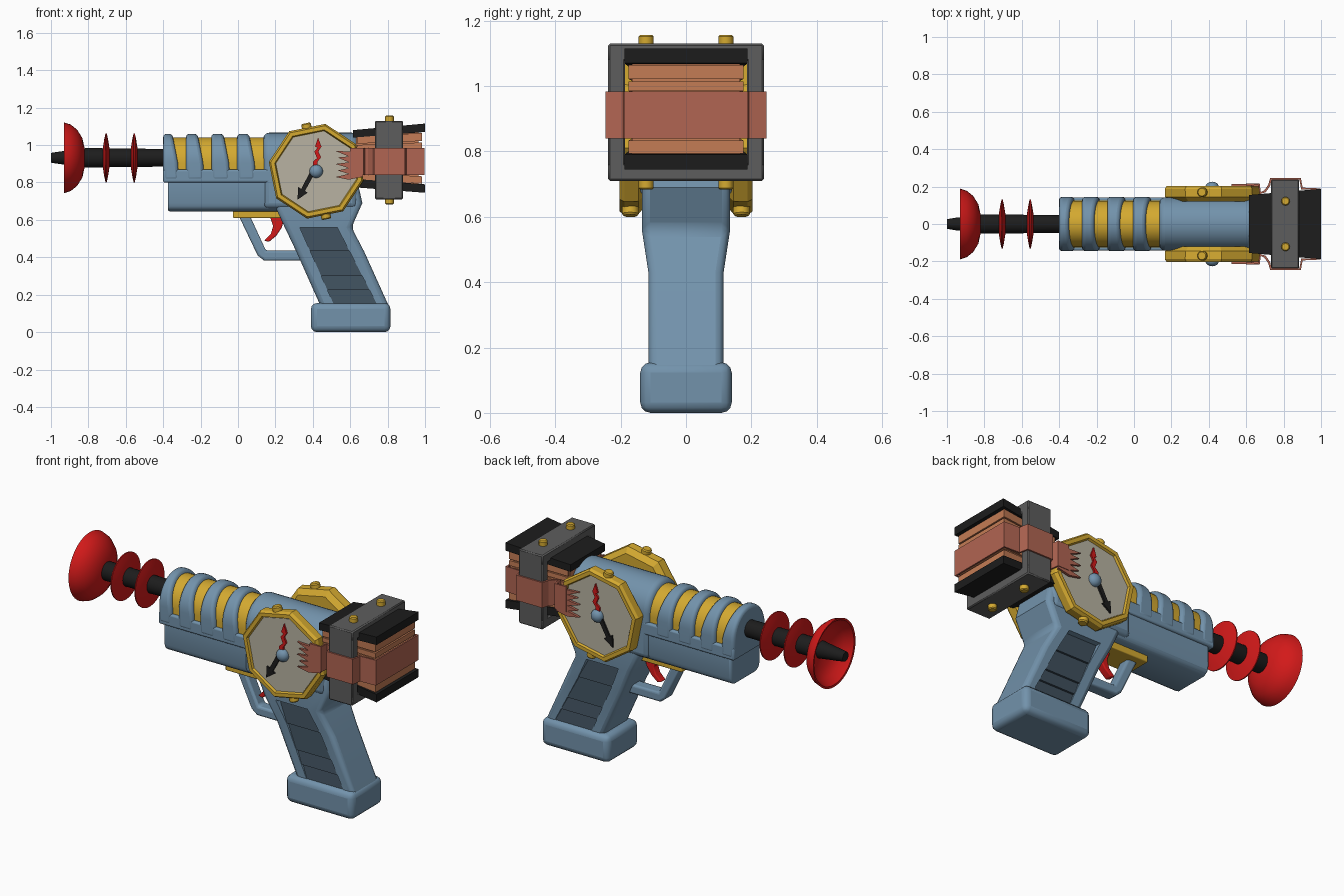
import bpy, bmesh
from math import sin, cos, pi, radians

if "Cube" in bpy.data.objects:
    bpy.data.objects.remove(bpy.data.objects["Cube"])

COL = dict(blue=(.17, .29, .41), gold=(.66, .40, .03), red=(.65, .01, .01), black=(.012, .012, .012),
           copper=(.44, .13, .085), orange=(.55, .20, .09), cream=(.48, .45, .36),
           grey=(.11, .11, .11), slate=(.05, .08, .11))
MATS = {}
for key, c in COL.items():
    MATS[key] = bpy.data.materials.new(key)
    MATS[key].diffuse_color = (*c, 1)


def make(name, bm, col, bevel=0, smooth=True, segs=3):
    bmesh.ops.recalc_face_normals(bm, faces=bm.faces)
    me = bpy.data.meshes.new(name)
    bm.to_mesh(me)
    bm.free()
    ob = bpy.data.objects.new(name, me)
    bpy.context.collection.objects.link(ob)
    me.materials.append(MATS[col])
    if smooth:
        bpy.ops.object.select_all(action='DESELECT')
        ob.select_set(True)
        bpy.context.view_layer.objects.active = ob
        bpy.ops.object.shade_smooth_by_angle(angle=radians(35))
    if bevel:
        m = ob.modifiers.new("bevel", 'BEVEL')
        m.width, m.segments, m.angle_limit = bevel, segs, radians(40)
    return ob


def loft(name, rings, col, **kw):
    """Closed skin through rings of 3D points, capped at both ends."""
    bm = bmesh.new()
    vs = [[bm.verts.new(p) for p in r] for r in rings]
    n = len(vs[0])
    for a, b in zip(vs, vs[1:]):
        for i in range(n):
            bm.faces.new((a[i], a[(i + 1) % n], b[(i + 1) % n], b[i]))
    bm.faces.new(vs[0])
    bm.faces.new(vs[-1])
    return make(name, bm, col, **kw)


PLANE = dict(xz=lambda a, b, d: (a, d, b), yz=lambda a, b, d: (d, a, b), xy=lambda a, b, d: (a, b, d))


def prism(name, plane, pts, lo, hi, col, **kw):
    f = PLANE[plane]
    return loft(name, [[f(a, b, d) for a, b in pts] for d in (lo, hi)], col, **kw)


def box(name, x, y, z, col, **kw):
    return prism(name, 'xy', [(x[0], y[0]), (x[1], y[0]), (x[1], y[1]), (x[0], y[1])], *z, col, **kw)


def lathe(name, axis, centre, prof, col, n=32, phase=0, **kw):
    """Rings of (radius, offset) around an axis."""
    f = PLANE[{'x': 'yz', 'y': 'xz', 'z': 'xy'}[axis]]
    rings = [[f(centre[0] + max(r, .0005) * cos(phase + 2 * pi * i / n),
                centre[1] + max(r, .0005) * sin(phase + 2 * pi * i / n), t)
              for i in range(n)] for r, t in prof]
    return loft(name, rings, col, **kw)


def arch(w, base, spring, top, n=20):
    return [(w, base)] + [(w * cos(pi * i / n), spring + (top - spring) * sin(pi * i / n))
                          for i in range(n + 1)] + [(-w, base)]


# Antenna barrel, dish and discs
AX = (0, .932)
lathe("barrel_rod", 'x', AX, [(.026, -1), (.034, -.95), (.036, -.93), (.052, -.81), (.047, -.38)], 'black')
lathe("barrel_dish", 'x', AX, [(0, -.818), (.05, -.82), (.105, -.832), (.15, -.86), (.178, -.895), (.189, -.93),
                               (.178, -.928), (.15, -.885), (.10, -.855), (0, -.84)], 'red', n=40)
for i, x in enumerate((-.705, -.555)):
    lathe(f"barrel_disc_{i}", 'x', AX, [(.05, x - .018), (.10, x - .01), (.131, x - .003), (.131, x + .003),
                                        (.10, x + .01), (.05, x + .018)], 'red', n=40)

# Ribbed upper housing over a gold core
prism("gold_core", 'yz', arch(.125, .82, .90, 1.04), -.37, .2, 'gold')
box("housing_rail", (-.4, .3), (-.143, .143), (.8, .87), 'blue', bevel=.01)
for i, (x0, x1) in enumerate([(-.4, -.35), (-.278, -.215), (-.143, -.077), (-.005, .06)]):
    prof = arch(.145, .81, .905, 1.06)
    right = [(x1 + .035 * min(1, (1.06 - z) / .19), y, z) for y, z in prof]
    loft(f"housing_rib_{i}", [[(x0, y, z) for y, z in prof], right], 'blue', bevel=.018)
prism("rear_housing", 'yz', arch(.143, .66, .92, 1.066), .135, .64, 'blue', bevel=.03)
prism("lower_housing", 'yz', [(-.132, .81), (.132, .81), (.132, .69), (.122, .66), (.095, .645),
                              (-.095, .645), (-.122, .66), (-.132, .69)], -.375, .45, 'blue', bevel=.012)

# Grip with recessed slatted panels, and its foot
sections = [(.12, .45, .815, .115), (.43, .312, .675, .115), (.56, .25, .607, .135),
            (.69, .19, .665, .135), (.8, .2, .64, .13)]
grip = loft("grip", [[(a, -w, z), (b, -w, z), (b, w, z), (a, w, z)] for z, a, b, w in sections],
            'blue', bevel=.025)


def panel_x(z):
    t = (.56 - z) / .4
    return .33 + .177 * t, .53 + .207 * t


def panel(z0, z1):
    (a, b), (c, d) = panel_x(z0), panel_x(z1)
    return [(a, z0), (b, z0), (d, z1), (c, z1)]


for s in (-1, 1):
    side = "front" if s < 0 else "back"
    cut = prism(f"panel_cutter_{side}", 'xz', panel(.56, .14), s * .1, s * .2, 'slate', smooth=False)
    cut.hide_render = True
    cut.hide_set(True)
    m = grip.modifiers.new("recess", 'BOOLEAN')
    m.operation, m.object, m.solver = 'DIFFERENCE', cut, 'EXACT'
    levels = [.56, .435, .30, .225, .15]
    for i, (z0, z1) in enumerate(zip(levels, levels[1:])):
        (a, b), (c, d) = panel_x(z0), panel_x(z1)
        # each slat slopes outward towards its lower edge
        loft(f"grip_slat_{side}_{i}", [
            [(a, s * .09, z0), (b, s * .09, z0), (d, s * .09, z1), (c, s * .09, z1)],
            [(a, s * .102, z0), (b, s * .102, z0), (d, s * .113, z1), (c, s * .113, z1)]],
            'slate', smooth=False)
box("grip_foot", (.39, .815), (-.14, .14), (0, .155), 'blue', bevel=.032)

# Trigger, guard and gold plate
prism("trigger_guard", 'xz', [(-.0, .63), (.105, .41), (.14, .382), (.36, .382), (.36, .435), (.15, .435),
                              (.06, .63)], -.035, .035, 'blue', bevel=.012)
box("trigger_plate", (-.027, .24), (-.075, .075), (.61, .65), 'gold', bevel=.005)
prism("trigger", 'xz', [(.17, .62), (.188, .565), (.175, .525), (.14, .49), (.165, .482), (.205, .515),
                        (.235, .56), (.25, .62)], -.022, .022, 'red', bevel=.006)

# Octagonal gauges, one on each side
GC, PH = (.418, .86), radians(79)
ang = radians(101.5)
for s in (-1, 1):
    side = "front" if s < 0 else "back"
    lathe(f"gauge_case_{side}", 'y', GC, [(r, s * t) for r, t in [
        (0, .12), (.225, .12), (.256, .145), (.258, .188), (.248, .204), (.226, .204), (.22, .19), (0, .19)]],
        'gold', n=8, phase=PH, smooth=False)
    lathe(f"gauge_face_{side}", 'y', GC, [(.219, s * .185), (.219, s * .193)], 'cream', n=8, phase=PH,
          smooth=False)
    prism(f"gauge_arrow_{side}", 'xz', [(.422, .87), (.358, .755), (.372, .745), (.318, .708), (.322, .775),
                                        (.338, .766), (.398, .88)], s * .19, s * .203, 'black', smooth=False)
    prism(f"gauge_needle_{side}", 'xz', [(.402, .86), (.40, .91), (.422, .93), (.408, .965), (.425, .985),
          (.412, .992), (.428, 1.04), (.446, .992), (.438, .98), (.43, .965), (.444, .935), (.425, .91),
          (.428, .86)], s * .19, s * .203, 'red', smooth=False)
    lathe(f"gauge_hub_{side}", 'y', GC, [(.036, s * .19)] + [
        (.036 * cos(a * pi / 12), s * (.196 + .03 * sin(a * pi / 12))) for a in range(7)], 'blue', n=20)
    for j, d in enumerate((1, -1)):
        x = GC[0] + d * .25 * cos(ang)
        z = GC[1] + d * .235 * sin(ang)
        knob = lathe(f"gauge_knob_{side}_{j}", 'z', (0, 0), [(.026, -.02), (.026, .021), (.021, .027)],
                     'gold', n=12)
        knob.location = (x, s * .17, z)
        knob.rotation_euler = (0, pi / 2 - ang + (pi if d < 0 else 0), 0)
    # Toothed end of the copper strap gripping the gauge
    teeth = [(.665, .83), (.665, .968), (.60, .965)]
    for k in range(5):
        z = .965 - k * .031
        teeth += [(.52 + .012 * (k % 2), z + .004 - .004 * k), (.592, z - .026)]
    prism(f"strap_teeth_{side}", 'xz', teeth, s * .2, s * .214, 'copper', smooth=False)

# Coil stack: black end plates, copper layers
def slab(name, w0, w1, x0, x1, a, b, col):
    return loft(name, [[(x, -w, z[0]), (x, w, z[0]), (x, w, z[1]), (x, -w, z[1])]
                       for x, w, z in ((x0, w0, a), (x1, w1, b))], col, smooth=False)


slab("coil_plate_top", .155, .188, .615, 1, (1.04, 1.08), (1.07, 1.115), 'black')
slab("coil_plate_bottom", .155, .188, .615, 1, (.775, .82), (.745, .79), 'black')
slab("coil_core", .14, .165, .63, .965, (.81, 1.05), (.785, 1.075), 'orange')
for i, (z0, z1) in enumerate([(.793, .833), (.845, .90), (.91, .975), (.985, 1.014), (1.022, 1.065)]):
    slab(f"coil_layer_{i}", .15, .176, .635, .985, [.93 + (z - .93) * .84 for z in (z0, z1)], (z0, z1), 'orange')

# Copper strap wrapped round the coil and over the bracket
half = [(.60, .211), (.668, .213), (.675, .165), (.70, .175), (.722, .205), (.732, .242), (.888, .242),
        (.898, .19), (.993, .186)]
path = [(x, -y) for x, y in half] + half[::-1]
bm = bmesh.new()
cols = [[bm.verts.new((x, y, z)) for z in (.84, .983)] for x, y in path]
for a, b in zip(cols, cols[1:]):
    bm.faces.new((a[0], b[0], b[1], a[1]))
strap = make("copper_strap", bm, 'copper', smooth=False)
m = strap.modifiers.new("thickness", 'SOLIDIFY')
m.thickness, m.offset = .012, 0

# Grey clamp bracket with gold bolts
for name, z in (("top", (1.075, 1.13)), ("bottom", (.71, .765))):
    box(f"bracket_{name}", (.733, .883), (-.238, .238), z, 'grey', bevel=.006, segs=1)
for s in (-1, 1):
    box(f"bracket_side_{'front' if s < 0 else 'back'}", (.733, .883), sorted((s * .186, s * .238)),
        (.712, 1.128), 'grey', bevel=.006, segs=1)
    for name, z, d in (("top", 1.12, 1), ("bottom", .72, -1)):
        lathe(f"bolt_{name}_{s}", 'z', (.81, s * .122), [(.023, z), (.023, z + d * .032), (.018, z + d * .037)],
              'gold', n=12)

for m in bpy.data.materials:
    if m.users and not m.is_grease_pencil:
        m.use_nodes = True
        m.node_tree.nodes["Principled BSDF"].inputs["Base Color"].default_value = m.diffuse_color
